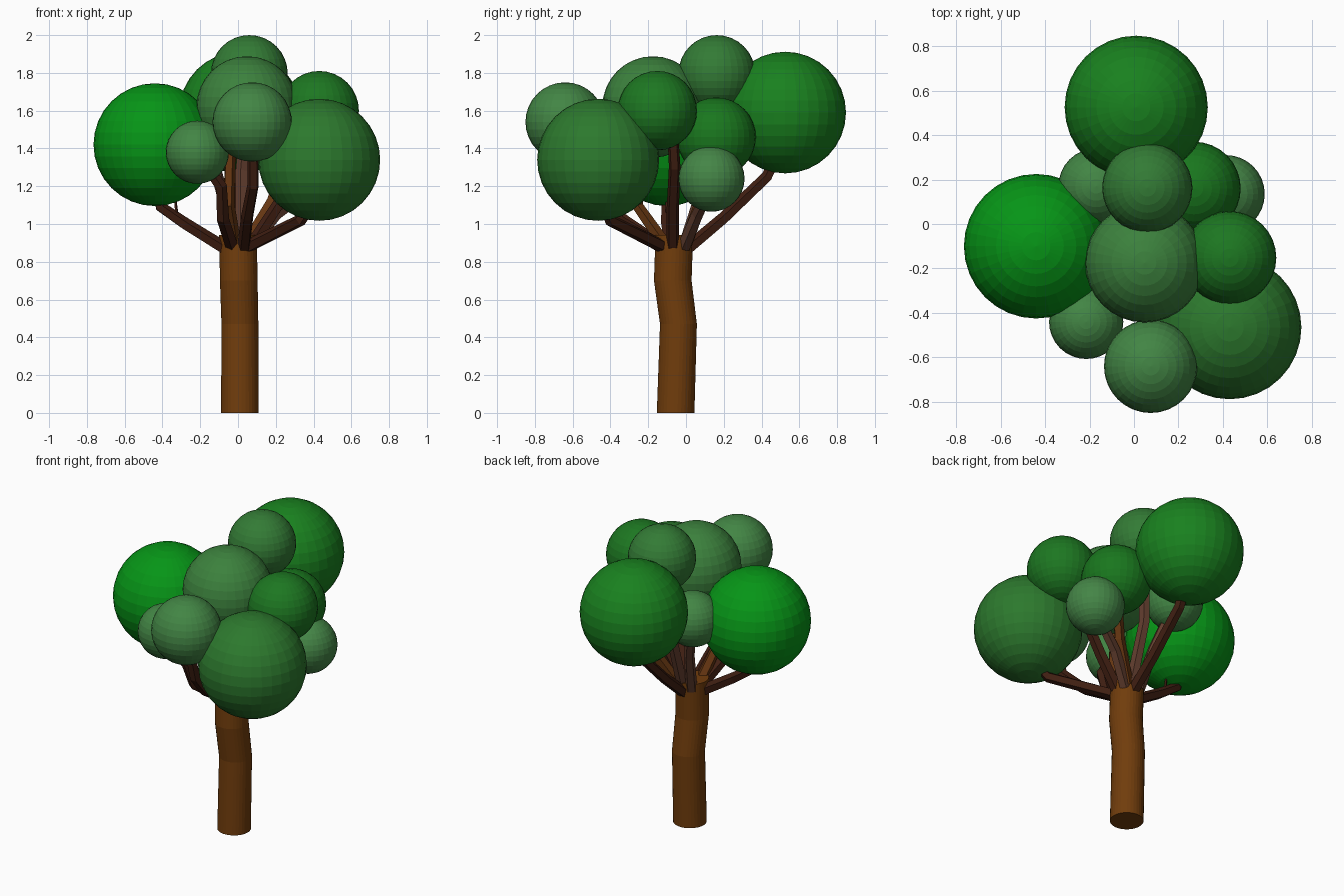
import bpy, bmesh, math
from mathutils import Vector

if "Cube" in bpy.data.objects:
    bpy.data.objects.remove(bpy.data.objects["Cube"])


def material(name, rgb):
    # sRGB 0-255 colour converted to linear
    m = bpy.data.materials.new(name)
    m.diffuse_color = [(c / 255) ** 2.2 for c in rgb] + [1]
    m.use_nodes = True
    m.node_tree.nodes["Principled BSDF"].inputs["Base Color"].default_value = m.diffuse_color
    return m


def tube(name, points, radii, sides, mat, level=False):
    # Sweep a polygon along a path; level keeps the rings horizontal
    pts = [Vector(p) for p in points]
    bm = bmesh.new()
    rings = []
    for i, p in enumerate(pts):
        t = (pts[min(i + 1, len(pts) - 1)] - pts[max(i - 1, 0)]).normalized()
        if level:
            t = Vector((0, 0, 1))
        out = Vector((pts[-1].x - pts[0].x, pts[-1].y - pts[0].y, 0))
        if level or out.length < 0.01:
            out = Vector((1, 0, 0))
        side = t.cross(out).normalized()
        if side.length < 0.1:
            side = Vector((0, 1, 0))
        up = side.cross(t).normalized()
        ring = []
        for k in range(sides):
            a = 2 * math.pi * (k + 0.5) / sides
            ring.append(bm.verts.new(p + radii[i] * (up * math.cos(a) + side * math.sin(a))))
        rings.append(ring)
    for lo, hi in zip(rings, rings[1:]):
        for k in range(sides):
            j = (k + 1) % sides
            bm.faces.new((lo[k], lo[j], hi[j], hi[k]))
    bm.faces.new(rings[0])
    bm.faces.new(rings[-1])
    bmesh.ops.recalc_face_normals(bm, faces=bm.faces)
    me = bpy.data.meshes.new(name)
    bm.to_mesh(me)
    bm.free()
    me.materials.append(mat)
    ob = bpy.data.objects.new(name, me)
    bpy.context.collection.objects.link(ob)
    return ob


# Trunk, slightly kinked
bark = material("bark", (112, 63, 20))
tube("trunk", [(.01, -.055, 0), (.01, -.04, .47), (.004, -.07, .7), (0, -.062, .942)],
     [.1, .098, .1, .1], 32, bark, level=True)

# Branches, each rising from the trunk rim into a leaf ball
dark = material("dark_branch", (66, 36, 25))
warm = material("warm_branch", (100, 56, 24))
pale = material("pale_branch", (98, 64, 50))
branches = {
    "left": (dark, [(-.07, -.08, .87), (-.28, -.1, 1.0), (-.41, -.1, 1.09), (-.44, -.1, 1.25)]),
    "right_front": (dark, [(.05, -.12, .88), (.33, -.4, 1.02), (.42, -.45, 1.15)]),
    "front": (dark, [(.03, -.12, .87), (.05, -.4, 1.04), (.08, -.56, 1.2), (.08, -.61, 1.38)]),
    "left_front": (dark, [(-.03, -.12, .88), (-.08, -.34, 1.03), (-.09, -.41, 1.2), (-.2, -.44, 1.35)]),
    "middle": (warm, [(-.02, -.12, .9), (-.05, -.26, 1.1), (-.04, -.22, 1.4)]),
    "back": (dark, [(.01, .01, .87), (.01, .2, 1.03), (.01, .43, 1.25), (.01, .5, 1.4)]),
    "back_top": (pale, [(.02, 0, .9), (.02, .12, 1.28), (.05, .16, 1.65)]),
    "right": (dark, [(.07, -.07, .88), (.2, -.07, 1.08), (.34, -.06, 1.3), (.38, -.07, 1.48)]),
    "right_back": (pale, [(.06, -.01, .88), (.2, .06, 1.05), (.4, .13, 1.2)]),
    "right_back_high": (warm, [(.05, .0, .9), (.18, .08, 1.12), (.26, .15, 1.38)]),
    "left_back": (pale, [(-.04, 0, .9), (-.08, .08, 1.15), (-.15, .16, 1.4)]),
}
for name, (mat, path) in branches.items():
    n = len(path) - 1
    tube("branch_" + name, path, [.036 - .006 * i / n for i in range(n + 1)], 5, mat)

# Small twig on the left branch
tube("twig", [(-.32, -.1, 1.02), (-.33, -.1, 1.1), (-.34, -.1, 1.2)], [.01, .008, .006], 5, dark)

# Leaf balls: centre, radius, colour
leaves = [
    ("back", (.01, .525, 1.59), .322, (31, 128, 36)),
    ("left", (-.44, -.10, 1.42), .325, (15, 148, 29)),
    ("right_front", (.43, -.465, 1.34), .323, (48, 120, 49)),
    ("middle", (.048, -.175, 1.62), .268, (62, 128, 63)),
    ("top", (.06, .163, 1.797), .203, (54, 122, 56)),
    ("front", (.075, -.64, 1.54), .21, (68, 132, 70)),
    ("left_front", (-.215, -.44, 1.38), .167, (68, 132, 70)),
    ("right", (.43, -.152, 1.60), .21, (34, 118, 38)),
    ("right_back_high", (.27, .16, 1.46), .21, (31, 118, 35)),
    ("right_back", (.413, .135, 1.24), .175, (70, 132, 72)),
    ("left_back", (-.17, .17, 1.46), .17, (68, 132, 70)),
]
for name, centre, radius, rgb in leaves:
    bpy.ops.mesh.primitive_uv_sphere_add(segments=32, ring_count=16, radius=radius, location=centre)
    ob = bpy.context.object
    ob.name = "leaf_ball_" + name
    ob.data.materials.append(material("leaf_" + name, rgb))
